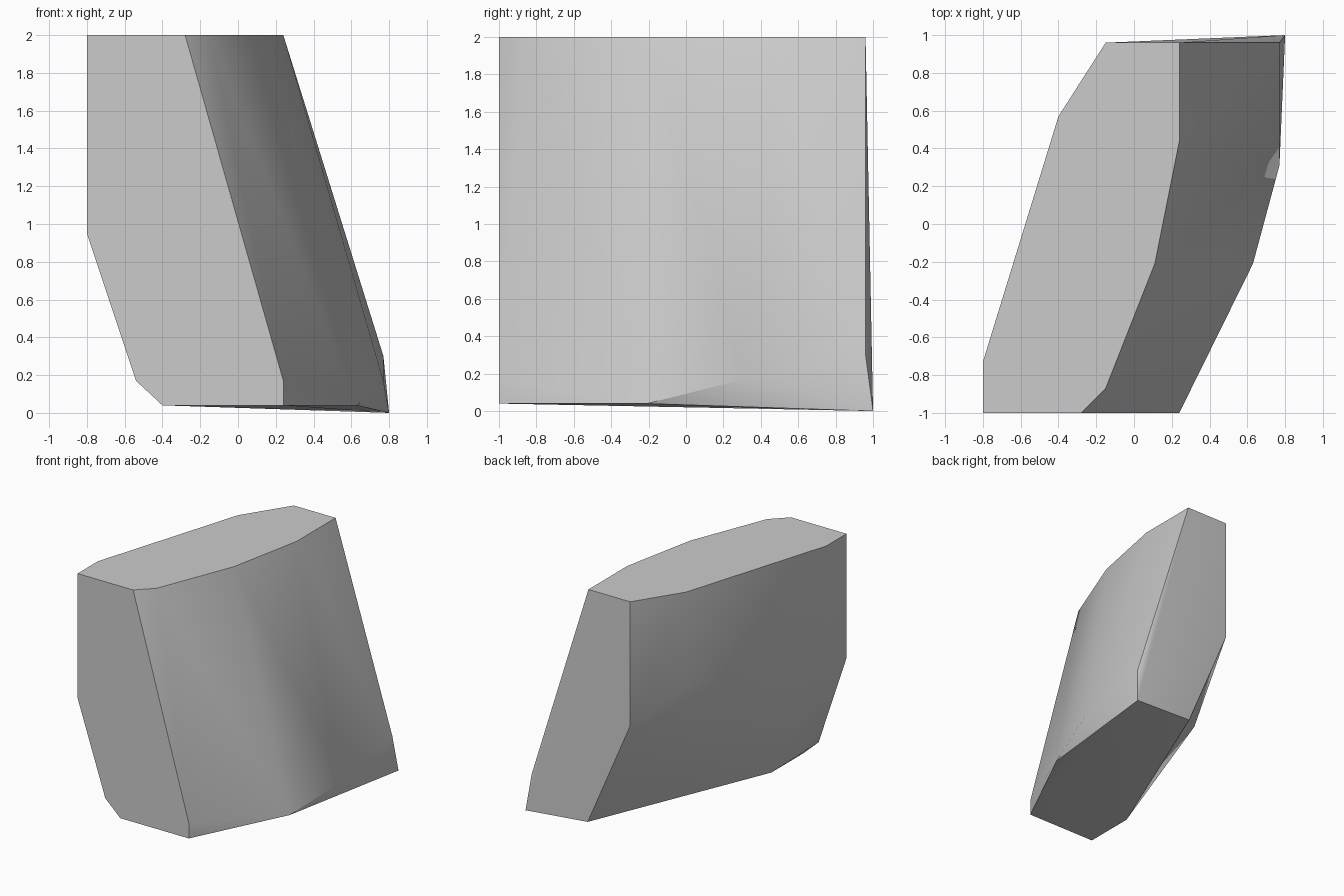
import bpy
import bmesh
import math

# Remove the default cube
cube = bpy.data.objects.get("Cube")
if cube:
    bpy.data.objects.remove(cube, do_unlink=True)

# One plain stone colour
grey = bpy.data.materials.new("stone_grey")
grey.use_nodes = True
colour = (0.6, 0.6, 0.6, 1)
grey.diffuse_color = colour
grey.node_tree.nodes["Principled BSDF"].inputs["Base Color"].default_value = colour


def wrap_corners(name, rings, material, extra):
    """Build a convex block around level corner outlines and loose corners."""
    bm = bmesh.new()
    for height, outline in rings.items():
        for x, y in outline:
            bm.verts.new((x, y, height))
    for corner in extra:
        bm.verts.new(corner)
    hull = bmesh.ops.convex_hull(bm, input=list(bm.verts))
    unused = {v for v in hull["geom_interior"] + hull["geom_unused"]
              if isinstance(v, bmesh.types.BMVert)}
    bmesh.ops.delete(bm, geom=list(unused), context="VERTS")
    # Merge the flat triangles into single facets
    bmesh.ops.dissolve_limit(bm, angle_limit=math.radians(1),
                             verts=list(bm.verts), edges=list(bm.edges))
    bmesh.ops.recalc_face_normals(bm, faces=list(bm.faces))
    mesh = bpy.data.meshes.new(name)
    bm.to_mesh(mesh)
    bm.free()
    mesh.materials.append(material)
    block = bpy.data.objects.new(name, mesh)
    bpy.context.collection.objects.link(block)
    return block


# Corner outlines by height: flat top, left wall break, lower bevel, base
rings = {
    2: [(-.8, -1), (-.28, -1), (-.15, -.87), (.11, -.21), (.24, .44),
        (.24, .96), (-.15, .96), (-.4, .57), (-.8, -.73)],
    .95: [(-.8, -1), (-.8, -.73), (-.15, .96)],
    .17: [(-.54, -1), (.24, -1), (.77, .31)],
    .04: [(-.4, -1), (.24, -1), (.63, -.21), (.24, .97), (-.4, -.57)],
}

# Loose corners: base tip, back bevel, rounded left wall
extra = [(.8, 1, 0), (.77, .96, .3), (-.15, .57, .3), (-.4, .57, 1.2)]

stone = wrap_corners("leaning_stone_block", rings, grey, extra)

# Soft curved walls with crisp rims
bpy.ops.object.select_all(action="DESELECT")
stone.select_set(True)
bpy.context.view_layer.objects.active = stone
bpy.ops.object.shade_smooth_by_angle(angle=math.radians(35))
